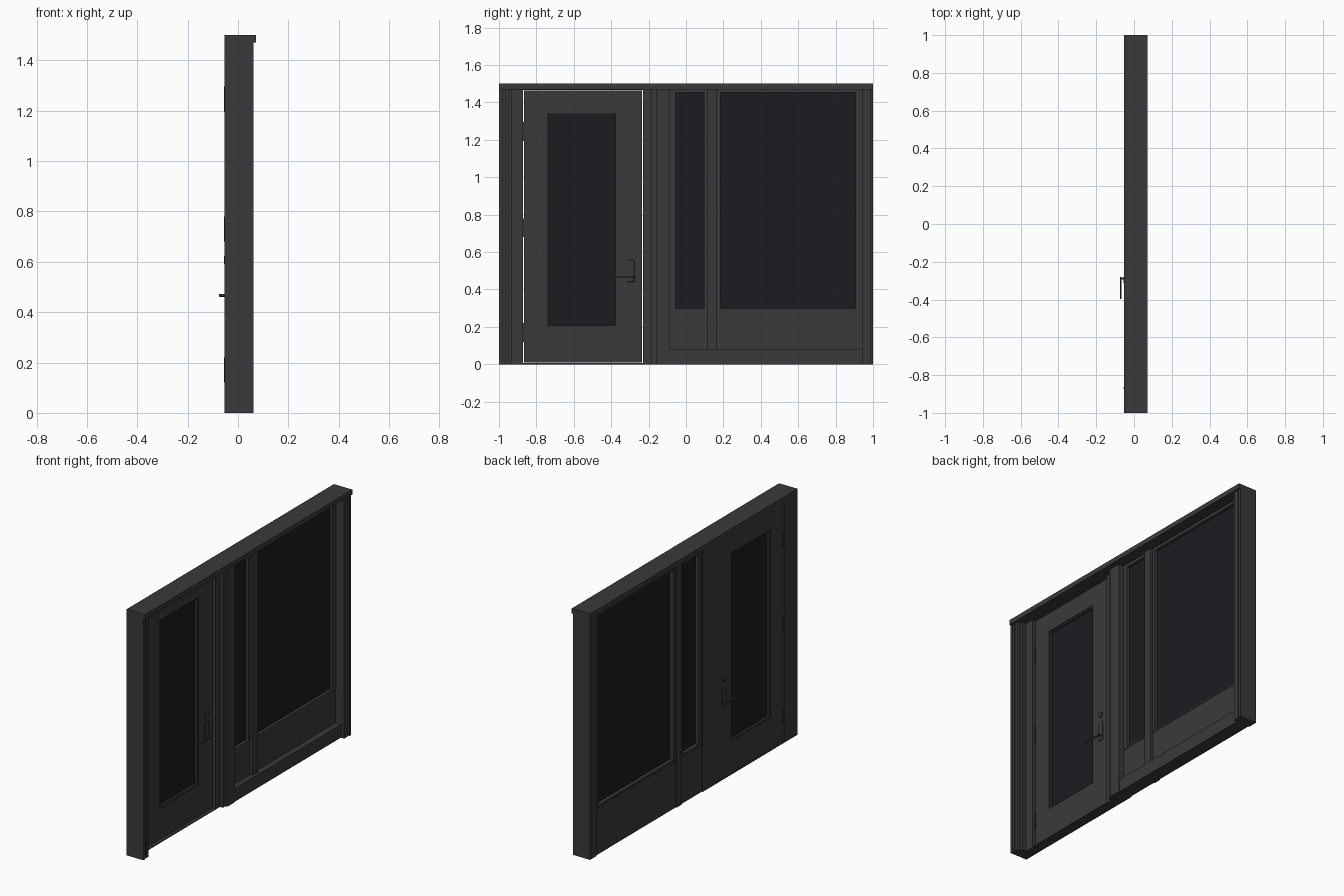
import bpy, bmesh, math
from mathutils import Vector

if "Cube" in bpy.data.objects:
    bpy.data.objects.remove(bpy.data.objects["Cube"])


def material(name, rgb):
    m = bpy.data.materials.new(name)
    m.diffuse_color = (*rgb, 1)
    m.use_nodes = True
    m.node_tree.nodes["Principled BSDF"].inputs["Base Color"].default_value = m.diffuse_color
    return m


FRAME = material("dark_metal", (0.042, 0.042, 0.042))
GLASS = material("dark_glass", (0.011, 0.012, 0.015))
BACK = -0.053


def finish(name, bm, mat):
    me = bpy.data.meshes.new(name)
    bmesh.ops.recalc_face_normals(bm, faces=bm.faces)
    bm.to_mesh(me)
    bm.free()
    ob = bpy.data.objects.new(name, me)
    bpy.context.collection.objects.link(ob)
    me.materials.append(mat)
    return ob


def box(name, x, y, z, mat=FRAME, bevel=0):
    bm = bmesh.new()
    bmesh.ops.create_cube(bm, size=1)
    for v in bm.verts:
        v.co = Vector([(a + b) / 2 + c * (b - a) for (a, b), c in zip((x, y, z), v.co)])
    ob = finish(name, bm, mat)
    if bevel:
        b = ob.modifiers.new("bevel", "BEVEL")
        b.width, b.segments = bevel, 3
    return ob


def prism(name, profile, z0, z1):
    """Extrude a plan outline of (x, y) points upwards."""
    bm = bmesh.new()
    f = bm.faces.new([bm.verts.new((x, y, z0)) for x, y in profile])
    r = bmesh.ops.extrude_face_region(bm, geom=[f])
    for v in r["geom"]:
        if isinstance(v, bmesh.types.BMVert):
            v.co.z = z1
    return finish(name, bm, FRAME)


def ring(name, x, outer, inner):
    """Rectangular frame; outer and inner are (y0, y1, z0, z1)."""
    bm = bmesh.new()
    loops = []
    for xx in x:
        for y0, y1, z0, z1 in (outer, inner):
            loops.append([bm.verts.new((xx, a, b)) for a, b in
                          ((y0, z0), (y1, z0), (y1, z1), (y0, z1))])
    for a, b in ((0, 1), (1, 3), (3, 2), (2, 0)):
        for i in range(4):
            j = (i + 1) % 4
            bm.faces.new((loops[a][i], loops[a][j], loops[b][j], loops[b][i]))
    return finish(name, bm, FRAME)


def cylinder(name, radius, a, b, sides=20):
    a, b = Vector(a), Vector(b)
    bpy.ops.mesh.primitive_cylinder_add(vertices=sides, radius=radius,
                                        depth=(b - a).length, location=(a + b) / 2)
    ob = bpy.context.object
    ob.name = name
    ob.rotation_euler = (b - a).to_track_quat("Z", "Y").to_euler()
    ob.data.materials.append(FRAME)
    bpy.ops.object.shade_smooth_by_angle(angle=math.radians(40))
    return ob


# Header with projecting lip
box("header", (BACK, 0.072), (-1, 1), (1.47, 1.5))

# Stepped end jambs and the post beside the door
prism("door_side_jamb", [(BACK, -1), (0.062, -1), (0.062, -0.982), (0.048, -0.982),
                         (0.048, -0.965), (0.058, -0.965), (0.058, -0.947), (0.035, -0.947),
                         (0.035, -0.93), (0.008, -0.93), (0.008, -0.872), (BACK, -0.872)], 0, 1.47)
prism("window_side_jamb", [(BACK, 1), (0.062, 1), (0.062, 0.985), (0.05, 0.985),
                           (0.05, 0.975), (0.058, 0.975), (0.058, 0.94), (BACK, 0.94)], 0, 1.47)
prism("centre_post", [(BACK, -0.23), (0.008, -0.23), (0.008, -0.185), (0.028, -0.185),
                      (0.028, -0.16), (0.04, -0.16), (0.04, -0.085), (BACK, -0.085)], 0, 1.47)
box("mullion", (BACK, 0.018), (0.115, 0.165), (0, 1.47))

# Door head stop and threshold
box("door_head_stop", (BACK, -0.012), (-0.872, -0.23), (1.466, 1.47))
box("threshold", (BACK, 0.008), (-0.872, -0.23), (0, 0.006))

# Door leaf with glazing bead and pane
ring("door_leaf", (-0.049, -0.006), (-0.866, -0.236, 0.01, 1.463), (-0.745, -0.37, 0.2, 1.345))
ring("door_bead", (-0.044, -0.012), (-0.745, -0.37, 0.2, 1.345), (-0.737, -0.378, 0.208, 1.337))
box("door_glass", (-0.032, -0.024), (-0.74, -0.375, ), (0.205, 1.34), GLASS)

# Windows with lower panels, glazing beads and panes
for label, y0, y1, g0, g1 in (("narrow", -0.085, 0.115, -0.057, 0.095),
                              ("wide", 0.165, 0.94, 0.185, 0.905)):
    box(label + "_lower_panel", (-0.047, 0.0), (y0, y1), (0, 0.285))
    ring(label + "_window_bead", (-0.044, 0.004), (y0, y1, 0.285, 1.47), (g0, g1, 0.297, 1.452))
    box(label + "_glass", (-0.023, -0.014), (g0 - 0.004, g1 + 0.004), (0.293, 1.456), GLASS)
box("window_sill", (-0.047, 0.036), (-0.085, 0.94), (0, 0.08))

# Hinges
for i, z in enumerate((0.17, 0.73, 1.245)):
    box(f"hinge_leaf_{i}", (BACK, -0.004), (-0.872, -0.862), (z - 0.05, z + 0.05))
    cylinder(f"hinge_knuckle_{i}", 0.005, (-0.051, -0.869, z - 0.05), (-0.051, -0.869, z + 0.05), 12)

# Lever handle, plate and lock on both door faces
for side, x, s in (("front", -0.006, 1), ("rear", -0.049, -1)):
    box(side + "_handle_plate", sorted((x - s * 0.002, x + s * 0.005)),
        (-0.314, -0.276), (0.44, 0.557), bevel=0.003)
    cylinder(side + "_handle_neck", 0.006, (x, -0.288, 0.467), (x + s * 0.022, -0.288, 0.467))
    box(side + "_lever", sorted((x + s * 0.017, x + s * 0.026)),
        (-0.397, -0.281), (0.461, 0.473), bevel=0.003)
    cylinder(side + "_lock", 0.016, (x, -0.297, 0.607), (x + s * 0.006, -0.297, 0.607), 28)
